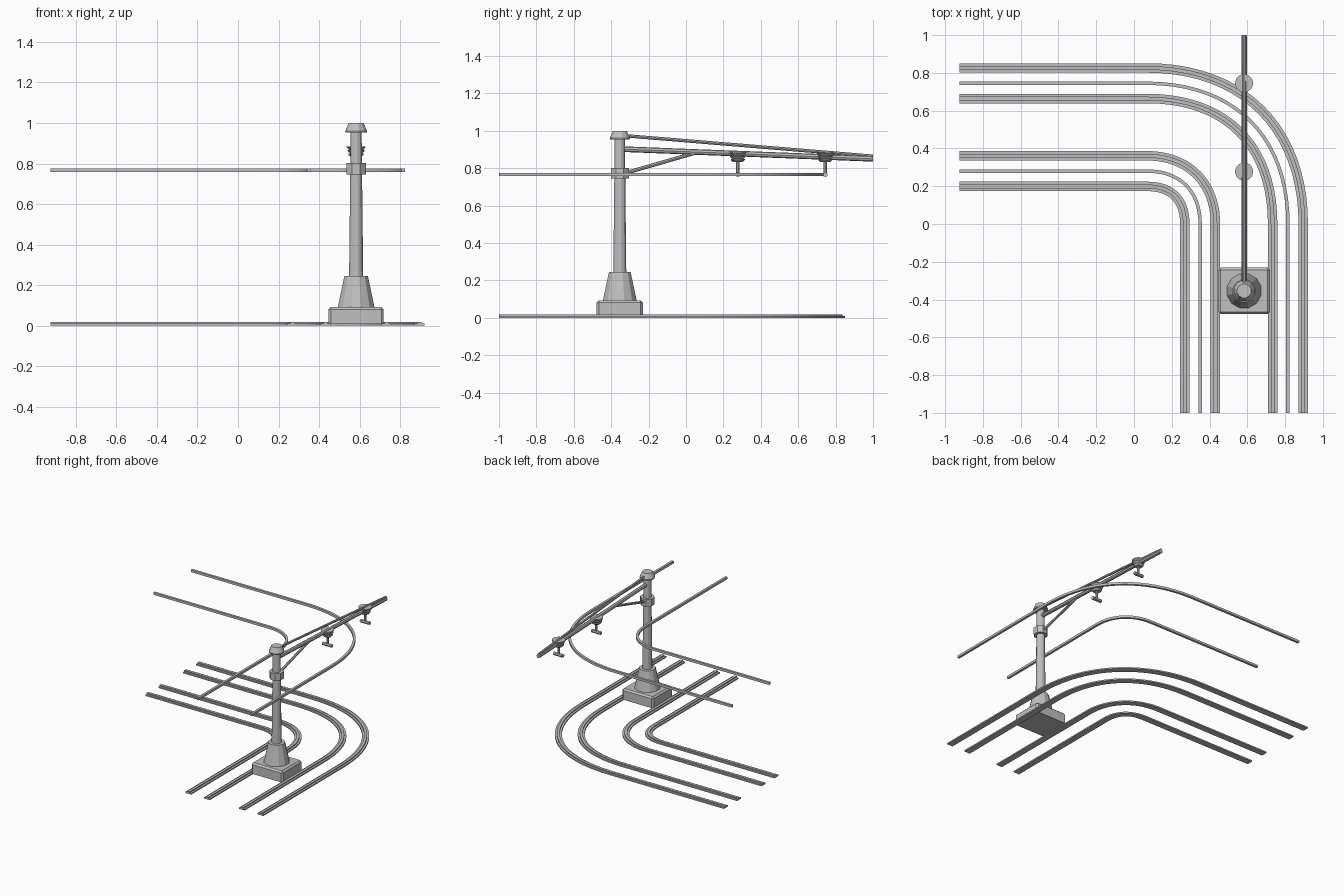
import bpy, bmesh, math
from mathutils import Vector

cube = bpy.data.objects.get("Cube")
if cube:
    bpy.data.objects.remove(cube, do_unlink=True)

grey = bpy.data.materials.new("plain grey")
grey.use_nodes = True
colour = (0.53, 0.53, 0.53, 1)
grey.diffuse_color = colour
grey.node_tree.nodes["Principled BSDF"].inputs["Base Color"].default_value = colour

POST = Vector((0.583, -0.354, 0))


def finish(name, bm):
    bmesh.ops.recalc_face_normals(bm, faces=bm.faces)
    mesh = bpy.data.meshes.new(name)
    bm.to_mesh(mesh)
    bm.free()
    mesh.materials.append(grey)
    obj = bpy.data.objects.new(name, mesh)
    bpy.context.collection.objects.link(obj)
    return obj


def lathe(name, centre, profile, sides=12):
    """Stack of (radius, height) rings around a vertical axis."""
    bm = bmesh.new()
    rings = []
    for r, z in profile:
        rings.append([bm.verts.new((centre.x + r * math.cos(a), centre.y + r * math.sin(a), z))
                      for a in (math.tau * (i + 0.5) / sides for i in range(sides))])
    for low, high in zip(rings, rings[1:]):
        for i in range(sides):
            j = (i + 1) % sides
            bm.faces.new((low[i], low[j], high[j], high[i]))
    bm.faces.new(rings[0])
    bm.faces.new(rings[-1])
    return finish(name, bm)


def rod(name, start, end, radius, sides=8):
    """Straight bar between two points."""
    start, end = Vector(start), Vector(end)
    axis = end - start
    bm = bmesh.new()
    bmesh.ops.create_cone(bm, cap_ends=True, segments=sides, radius1=radius,
                          radius2=radius, depth=axis.length)
    bm.transform(axis.to_track_quat('Z', 'Y').to_matrix().to_4x4())
    bmesh.ops.translate(bm, verts=bm.verts, vec=(start + end) / 2)
    return finish(name, bm)


def track_line(r, steps=20, fullness=0.62):
    """Points and outward normals of a right-angle bend with straight ends."""
    cx, k = 0.07, fullness
    a, b = Vector((0, r)), Vector((k * r, r))
    c, d = Vector((r, k * r)), Vector((r, 0))
    line = [(Vector((-0.925, r)), Vector((0, 1)))]
    for i in range(steps + 1):
        t = i / steps
        u = 1 - t
        p = a * u**3 + b * 3 * u * u * t + c * 3 * u * t * t + d * t**3
        tan = ((b - a) * u * u + (c - b) * 2 * u * t + (d - c) * t * t).normalized()
        line.append((p + Vector((cx, 0)), Vector((-tan.y, tan.x))))
    line.append((Vector((cx + r, -1)), Vector((1, 0))))
    return line


def sweep(name, line, section):
    """Carry a closed (sideways, height) section along a line."""
    bm = bmesh.new()
    rings = [[bm.verts.new((*(p + n * s), z)) for s, z in section] for p, n in line]
    count = len(section)
    for one, two in zip(rings, rings[1:]):
        for i in range(count):
            j = (i + 1) % count
            bm.faces.new((one[i], one[j], two[j], two[i]))
    bm.faces.new(rings[0])
    bm.faces.new(rings[-1])
    return finish(name, bm)


# Two curved tracks: stepped rails (wide foot, narrow head) and a square overhead wire
half = [(0.025, 0), (0.025, 0.01), (0.01, 0.01), (0.01, 0.018)]
rail_section = half + [(-s, z) for s, z in reversed(half)]
wire_section = [(-0.009, 0.757), (0.009, 0.757), (0.009, 0.775), (-0.009, 0.775)]
for track, radius in (("inner", 0.28), ("outer", 0.745)):
    line = track_line(radius)
    for side, shift in (("near", -0.081), ("far", 0.081)):
        sweep(f"{track}_track_{side}_rail", line, [(s + shift, z) for s, z in rail_section])
    sweep(f"{track}_overhead_wire", line, wire_section)

# Square plinth with chamfered edges
bm = bmesh.new()
bmesh.ops.create_cube(bm, size=1)
bmesh.ops.scale(bm, verts=bm.verts, vec=(0.272, 0.247, 0.085))
bmesh.ops.translate(bm, verts=bm.verts, vec=(POST.x, POST.y, 0.05))
edges = [e for e in bm.edges if max(v.co.z for v in e.verts) > 0.05]
bmesh.ops.bevel(bm, geom=edges, offset=0.012, segments=1, affect='EDGES')
finish("plinth", bm)

# Post with flared foot, collar and cap
lathe("post_foot", POST, [(0.095, 0.085), (0.06, 0.245)])
lathe("post", POST, [(0.036, 0.24), (0.028, 0.96)])
lathe("post_collar", POST, [(0.052, 0.746), (0.052, 0.802)], 8)
lathe("post_cap", POST, [(0.054, 0.952), (0.056, 0.96), (0.038, 1.0)])

# Arm, stay above it and brace below it
x = POST.x
rod("arm", (x, -0.345, 0.902), (x, 0.999, 0.85), 0.015)
rod("stay_rod", (x, -0.33, 0.974), (x, 0.999, 0.864), 0.009)
rod("brace", (x, -0.345, 0.768), (x, 0.05, 0.882), 0.01)

# Insulators of flat-topped flared sheds, with hanger and wire clip
for label, y in (("inner", 0.277), ("outer", 0.745)):
    spot = Vector((x, y, 0))
    profile = []
    for z, r in ((0.832, 0.038), (0.85, 0.043), (0.868, 0.048)):
        profile += [(r - 0.012, z), (r, z + 0.012), (r, z + 0.017)]
    lathe(f"{label}_insulator", spot, profile, 16)
    rod(f"{label}_hanger", (x, y, 0.766), (x, y, 0.835), 0.009)
    rod(f"{label}_wire_clip", (x - 0.04, y, 0.766), (x + 0.04, y, 0.766), 0.013)
